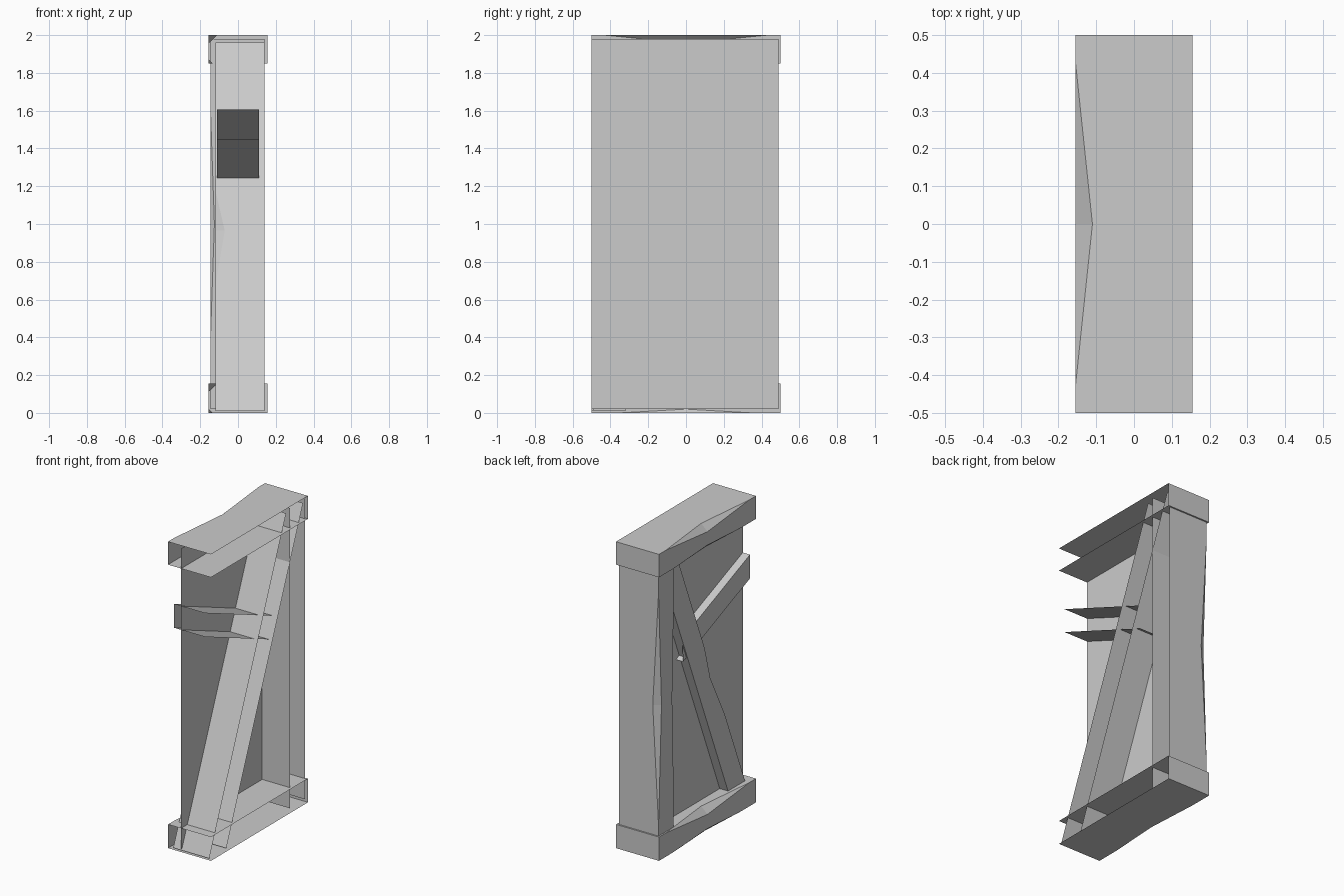
import bpy, bmesh
from mathutils import Vector

cube = bpy.data.objects.get("Cube")
if cube:
    bpy.data.objects.remove(cube, do_unlink=True)

grey = bpy.data.materials.new("plain_grey")
grey.use_nodes = True
grey.diffuse_color = (0.6, 0.6, 0.6, 1)
grey.node_tree.nodes["Principled BSDF"].inputs["Base Color"].default_value = (0.6, 0.6, 0.6, 1)


def make_object(name, polygons):
    """Build one flat-shaded object from lists of points."""
    bm = bmesh.new()
    for points in polygons:
        bm.faces.new([bm.verts.new(p) for p in points])
    bmesh.ops.remove_doubles(bm, verts=bm.verts, dist=0.0001)
    bmesh.ops.recalc_face_normals(bm, faces=bm.faces)
    mesh = bpy.data.meshes.new(name)
    bm.to_mesh(mesh)
    bm.free()
    mesh.materials.append(grey)
    obj = bpy.data.objects.new(name, mesh)
    bpy.context.collection.objects.link(obj)


def edge_side(a0, a1, inward, x0, notch):
    """Points of one long edge, on the plate and on the face, plus the nick's facets."""
    start, end = Vector((x0, *a0)), Vector((x0, *a1))
    if not notch:
        return [start, end], [start, end], []
    t0, tm, t1, depth, width = notch
    p0, mid, p1 = (start.lerp(end, t) for t in (t0, tm, t1))
    on_plate = mid + Vector((depth, 0, 0))
    on_face = mid + inward * width
    facets = [[p0, on_plate, on_face], [p1, on_face, on_plate]]
    return [start, p0, on_plate, p1, end], [start, p0, on_face, p1, end], facets


def timber(name, a, b, x0, x1, notch_a=None, notch_b=None, capped=False):
    """Hollow timber, open towards +x: two side plates and a face, with nicked edges."""
    across = (Vector((0, *b[0])) - Vector((0, *a[0]))).normalized()
    plate_a, face_a, nick_a = edge_side(*a, across, x0, notch_a)
    plate_b, face_b, nick_b = edge_side(*b, -across, x0, notch_b)
    polygons = nick_a + nick_b
    for plate, ends in ((plate_a, a), (plate_b, b)):
        polygons.append(plate + [Vector((x1, *ends[1])), Vector((x1, *ends[0]))])
    polygons.append(face_a + face_b[::-1])
    if capped:
        polygons.append([(x0, *a[1]), (x1, *a[1]), (x1, *b[1]), (x0, *b[1])])
    make_object(name, polygons)


# Thin panel
px = -0.06
make_object("panel", [[(px, -0.5, 0.02), (px, 0.49, 0.02), (px, 0.49, 1.98), (px, -0.5, 1.98)]])

# Top and bottom rails, closed at the back end
for name, low, high in (("bottom_rail", 0, 0.155), ("top_rail", 1.85, 2)):
    timber(name, ((-0.5, high), (0.5, high)), ((-0.5, low), (0.5, low)), -0.155, 0.155,
           (0.07, 0.5, 0.93, 0.045, 0.043), (0.15, 0.5, 0.85, 0.02, 0.02), True)

# Upright post
timber("back_post", ((0.49, 0.02), (0.49, 1.98)), ((0.335, 0.02), (0.335, 1.98)), -0.145, 0.14,
       (0.1, 0.5, 0.88, 0.042, 0.03), (0.2, 0.5, 0.8, 0.02, 0.015))

# Long diagonal brace
slope, gap = 0.406, 0.175
foot, head = 0.01, 1.96
front = [(-0.5 + slope * z, z) for z in (foot, head)]
rear = [(y + gap, z) for y, z in front]
timber("diagonal_brace", front, rear, -0.12, 0.14, (0.34, 0.49, 0.6, 0.05, 0.03))

# Short brace, square to the long one
timber("short_brace", ((-0.5, 1.605), (0.2, 1.605 - 0.7 * slope)),
       ((-0.5, 1.45), (0.19, 1.45 - 0.69 * slope)), -0.112, 0.112)
